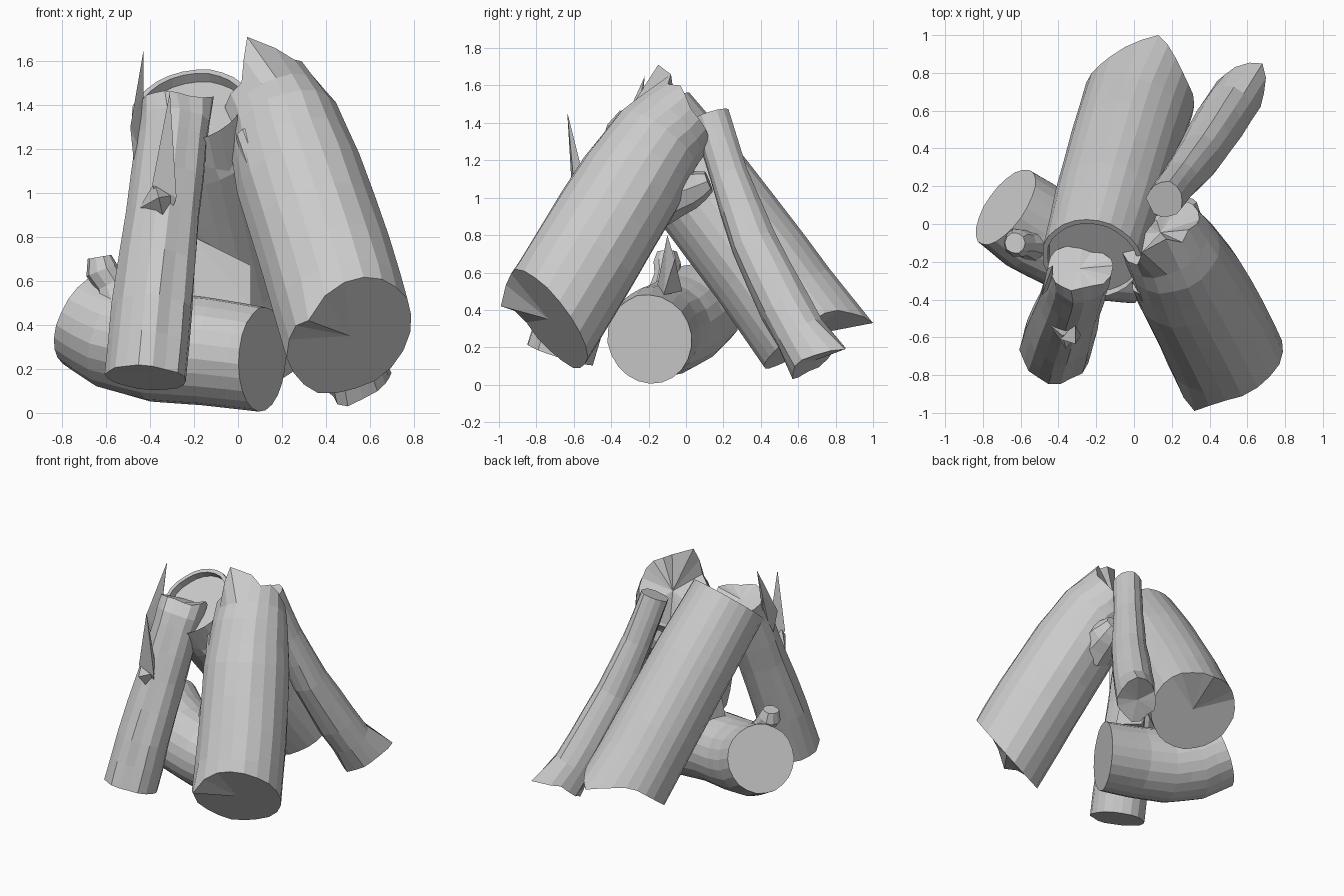
import bpy, bmesh, math, random
from mathutils import Vector

if "Cube" in bpy.data.objects:
    bpy.data.objects.remove(bpy.data.objects["Cube"])

wood = bpy.data.materials.new("grey wood")
wood.diffuse_color = (0.6, 0.6, 0.6, 1)
wood.use_nodes = True
wood.node_tree.nodes["Principled BSDF"].inputs["Base Color"].default_value = wood.diffuse_color


def finish(bm, name):
    bmesh.ops.recalc_face_normals(bm, faces=bm.faces)
    me = bpy.data.meshes.new(name)
    bm.to_mesh(me)
    bm.free()
    me.materials.append(wood)
    ob = bpy.data.objects.new(name, me)
    bpy.context.collection.objects.link(ob)
    return ob


def pull(rim, target, reach):
    """Draw the rim vertices near a target towards it, making a jagged tip."""
    target = Vector(target)
    near = min(rim, key=lambda v: (v.co - target).length)
    origin, shift = near.co.copy(), target - near.co
    for v in rim:
        w = max(0, 1 - (v.co - origin).length / reach)
        v.co += shift * w


def log(name, stations, sides=20, seed=1, bark=0.03, steps=2,
        low_cut=None, low_tips=(), high_tips=(), recess=0.0):
    """Sweep a rough ring along (x, y, z, radius) stations and cap both ends."""
    rnd = random.Random(seed)
    groove = [1 + rnd.uniform(-bark, bark) for _ in range(sides)]
    pts = []
    for a, b in zip(stations, stations[1:]):
        for k in range(steps):
            t = k / steps
            pts.append([p + (q - p) * t for p, q in zip(a, b)])
    pts.append(list(stations[-1]))
    bm = bmesh.new()
    rings = []
    for i, p in enumerate(pts):
        a, b = pts[max(i - 1, 0)], pts[min(i + 1, len(pts) - 1)]
        axis = (Vector(b[:3]) - Vector(a[:3])).normalized()
        ref = Vector((0, 0, 1)) if abs(axis.x) > 0.7 else Vector((1, 0, 0))
        u = (ref - axis * ref.dot(axis)).normalized()
        w = axis.cross(u)
        ring = []
        for j in range(sides):
            ang = 2 * math.pi * j / sides
            r = p[3] * groove[j] * (1 + rnd.uniform(-bark, bark) * 0.4)
            co = Vector(p[:3]) + (u * math.cos(ang) + w * math.sin(ang)) * r
            if i == 0 and low_cut:  # slanted saw cut
                n = Vector(low_cut)
                co -= axis * (co - Vector(p[:3])).dot(n) / axis.dot(n)
            ring.append(bm.verts.new(co))
        rings.append(ring)
    top_axis = (Vector(pts[-1][:3]) - Vector(pts[-2][:3])).normalized()
    last = rings[-1]
    # sunken end grain inside a thin bark rim
    if recess:
        c = Vector(pts[-1][:3])
        for depth in (0, recess):
            rings.append([bm.verts.new(c + (v.co - c) * 0.9 - top_axis * depth) for v in last])
    for tip, reach in low_tips:
        pull(rings[0], tip, reach)
    for tip, reach in high_tips:
        pull(last, tip, reach)
    for r0, r1 in zip(rings, rings[1:]):
        for j in range(sides):
            k = (j + 1) % sides
            bm.faces.new((r0[j], r0[k], r1[k], r1[j]))
    for ring, centre in ((rings[0], pts[0]), (rings[-1], pts[-1])):
        off = top_axis * recess if ring is not rings[0] else Vector()
        mid = bm.verts.new(Vector(centre[:3]) - off)
        for j in range(sides):
            bm.faces.new((ring[j], ring[(j + 1) % sides], mid))
    return finish(bm, name)


def splinter(name, tip, base):
    """Pointed shard from base corners to a tip."""
    bm = bmesh.new()
    for p in [tip] + list(base):
        bm.verts.new(p)
    bmesh.ops.convex_hull(bm, input=bm.verts)
    return finish(bm, name)


# large front right log, its upper end broken off steeply
log("front_right_log",
    [(0.51, -0.735, 0.35, 0.30), (0.41, -0.53, 0.69, 0.30), (0.285, -0.30, 1.07, 0.29),
     (0.21, -0.155, 1.30, 0.258), (0.14, -0.045, 1.41, 0.23)],
    sides=20, seed=3, bark=0.025, low_cut=(-0.35, 0.74, 0.57),
    low_tips=[((0.32, -0.99, 0.42), 0.14)],
    high_tips=[((0.04, -0.16, 1.71), 0.14), ((0.17, -0.08, 1.66), 0.15),
               ((0.29, -0.03, 1.60), 0.15), ((0.12, 0.02, 1.18), 0.2)])

# raised bark strip along its left side
log("bark_strip", [(0.29, -0.84, 0.50, 0.05), (0.17, -0.58, 0.90, 0.06), (0.03, -0.33, 1.27, 0.045)],
    sides=7, seed=8, bark=0.15)

# broken branch stump beneath the front right log
log("branch_stump", [(0.25, -0.14, 1.0, 0.14), (0.26, 0.02, 1.05, 0.11), (0.27, 0.12, 1.09, 0.06)],
    sides=8, seed=5, bark=0.1)

# upright front left log
log("front_left_log",
    [(-0.42, -0.67, 0.16, 0.183), (-0.39, -0.57, 0.48, 0.18), (-0.34, -0.42, 0.90, 0.165),
     (-0.30, -0.30, 1.25, 0.16), (-0.285, -0.235, 1.39, 0.165)],
    sides=18, seed=11, bark=0.05,
    high_tips=[((-0.28, -0.34, 1.46), 0.25), ((-0.28, -0.13, 1.36), 0.2), ((-0.11, -0.22, 1.44), 0.12)])

# splinters peeling from the front left log
splinter("front_splinter", (-0.31, -0.635, 1.46),
         [(-0.39, -0.61, 1.04), (-0.28, -0.59, 0.98), (-0.33, -0.52, 0.84), (-0.31, -0.54, 1.08)])
splinter("splinter_root", (-0.36, -0.66, 0.98),
         [(-0.45, -0.53, 0.93), (-0.38, -0.59, 1.05), (-0.29, -0.57, 0.99), (-0.33, -0.55, 0.84)])
splinter("side_splinter", (-0.43, -0.22, 1.65),
         [(-0.49, -0.38, 1.30), (-0.46, -0.24, 1.47), (-0.43, -0.26, 1.47),
          (-0.47, -0.34, 1.10), (-0.43, -0.32, 1.15)])

# large back log with a torn lower edge
log("back_log",
    [(0.03, 0.66, 0.265, 0.295), (-0.05, 0.41, 0.615, 0.29), (-0.14, 0.10, 1.025, 0.285),
     (-0.22, -0.19, 1.39, 0.27)],
    sides=26, seed=21, bark=0.012, recess=0.05,
    low_tips=[((0.13, 1.0, 0.33), 0.24)], high_tips=[((-0.04, -0.24, 1.10), 0.3)])

# slim back right log, flared at the foot
log("back_right_log",
    [(0.55, 0.69, 0.13, 0.14), (0.45, 0.53, 0.42, 0.14), (0.34, 0.36, 0.76, 0.125),
     (0.24, 0.23, 1.12, 0.105), (0.165, 0.13, 1.44, 0.1)],
    sides=14, seed=31, bark=0.07,
    low_tips=[((0.68, 0.85, 0.19), 0.16), ((0.50, 0.57, 0.03), 0.12), ((0.48, 0.79, 0.18), 0.1)])

# bent log lying on the ground, its right end cut at a slant
log("ground_log",
    [(0.11, -0.195, 0.245, 0.237), (-0.14, -0.165, 0.28, 0.245),
     (-0.36, -0.10, 0.30, 0.25), (-0.54, -0.01, 0.35, 0.25), (-0.68, 0.09, 0.43, 0.235)],
    sides=22, seed=41, bark=0.012, low_cut=(-0.9, 0.43, 0.06))

# cut twig on the ground log
log("ground_log_twig", [(-0.53, -0.10, 0.48, 0.11), (-0.58, -0.10, 0.59, 0.07),
                        (-0.62, -0.10, 0.65, 0.075), (-0.63, -0.10, 0.71, 0.055)],
    sides=10, seed=51, steps=1)

# loose bark shard between the logs
splinter("inner_shard", (-0.20, -0.10, 0.80),
         [(-0.22, -0.16, 0.50), (0.06, -0.12, 0.48), (0.06, -0.06, 0.67), (-0.1, -0.02, 0.5)])
